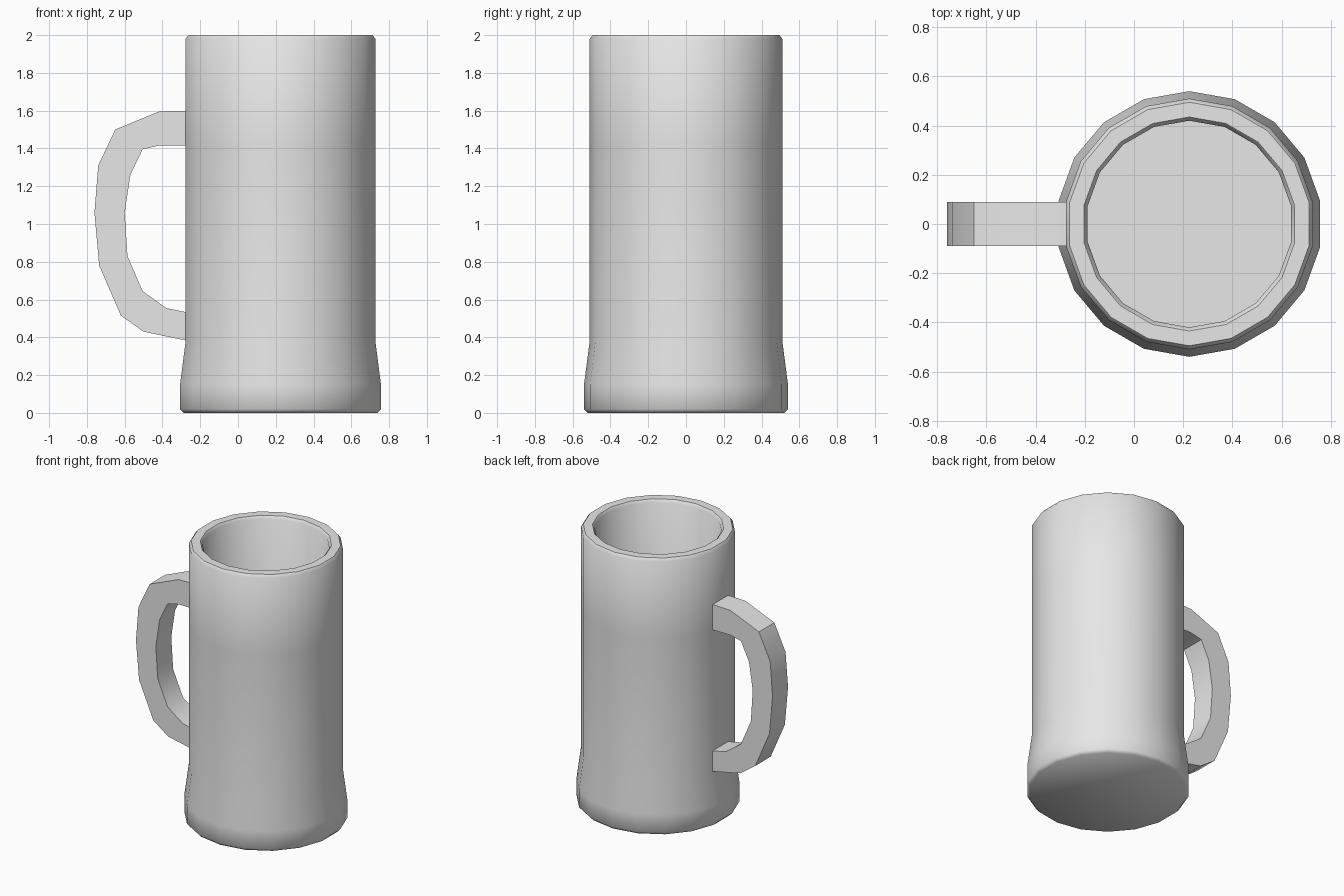
import bpy, bmesh, math

if "Cube" in bpy.data.objects:
    bpy.data.objects.remove(bpy.data.objects["Cube"], do_unlink=True)

SIDES = 18
CENTRE_X = 0.225

grey = bpy.data.materials.new("plain grey")
grey.use_nodes = True
colour = (0.8, 0.8, 0.8, 1)
grey.diffuse_color = colour
grey.node_tree.nodes["Principled BSDF"].inputs["Base Color"].default_value = colour


def finish(bm, name, smooth_angle):
    """Turn a bmesh into a shaded, coloured object."""
    bmesh.ops.recalc_face_normals(bm, faces=bm.faces)
    mesh = bpy.data.meshes.new(name)
    bm.to_mesh(mesh)
    bm.free()
    mesh.materials.append(grey)
    obj = bpy.data.objects.new(name, mesh)
    bpy.context.collection.objects.link(obj)
    bpy.ops.object.select_all(action="DESELECT")
    obj.select_set(True)
    bpy.context.view_layer.objects.active = obj
    bpy.ops.object.shade_smooth_by_angle(angle=math.radians(smooth_angle))
    return obj


def ring(bm, radius, z):
    """One polygon of the cup, with a flat facet facing the handle."""
    angles = [math.pi / 2 + math.tau * i / SIDES for i in range(SIDES)]
    return [bm.verts.new((CENTRE_X + radius * math.cos(a), radius * math.sin(a), z))
            for a in angles]


# Cup: flared foot, straight wall, bevelled rim, hollow inside
cup_profile = [
    (0.522, 0), (0.54, 0.02), (0.54, 0.15), (0.51, 0.38), (0.51, 1.42),
    (0.51, 1.98), (0.495, 2), (0.435, 2), (0.42, 1.98), (0.42, 0.12),
]
bm = bmesh.new()
rings = [ring(bm, r, z) for r, z in cup_profile]
for low, high in zip(rings, rings[1:]):
    for i in range(SIDES):
        j = (i + 1) % SIDES
        bm.faces.new((low[i], low[j], high[j], high[i]))
bm.faces.new(rings[0])
bm.faces.new(rings[-1])
finish(bm, "cup", 50)

# Handle: rectangular section swept between an outer and an inner outline
outer = [(-0.26, 1.6), (-0.42, 1.595), (-0.65, 1.5), (-0.74, 1.31), (-0.76, 1.06),
         (-0.735, 0.78), (-0.62, 0.515), (-0.5, 0.43), (-0.26, 0.38)]
inner = [(-0.26, 1.415), (-0.42, 1.415), (-0.505, 1.395), (-0.57, 1.26), (-0.6, 1.06),
         (-0.585, 0.83), (-0.505, 0.645), (-0.38, 0.555), (-0.26, 0.53)]
HALF_WIDTH = 0.089
bm = bmesh.new()
sections = []
for (ox, oz), (ix, iz) in zip(outer, inner):
    corners = [(ox, -1, oz), (ox, 1, oz), (ix, 1, iz), (ix, -1, iz)]
    sections.append([bm.verts.new((x, s * HALF_WIDTH, z)) for x, s, z in corners])
for a, b in zip(sections, sections[1:]):
    for i in range(4):
        j = (i + 1) % 4
        bm.faces.new((a[i], a[j], b[j], b[i]))
bm.faces.new(sections[0])
bm.faces.new(sections[-1])
finish(bm, "handle", 35)
